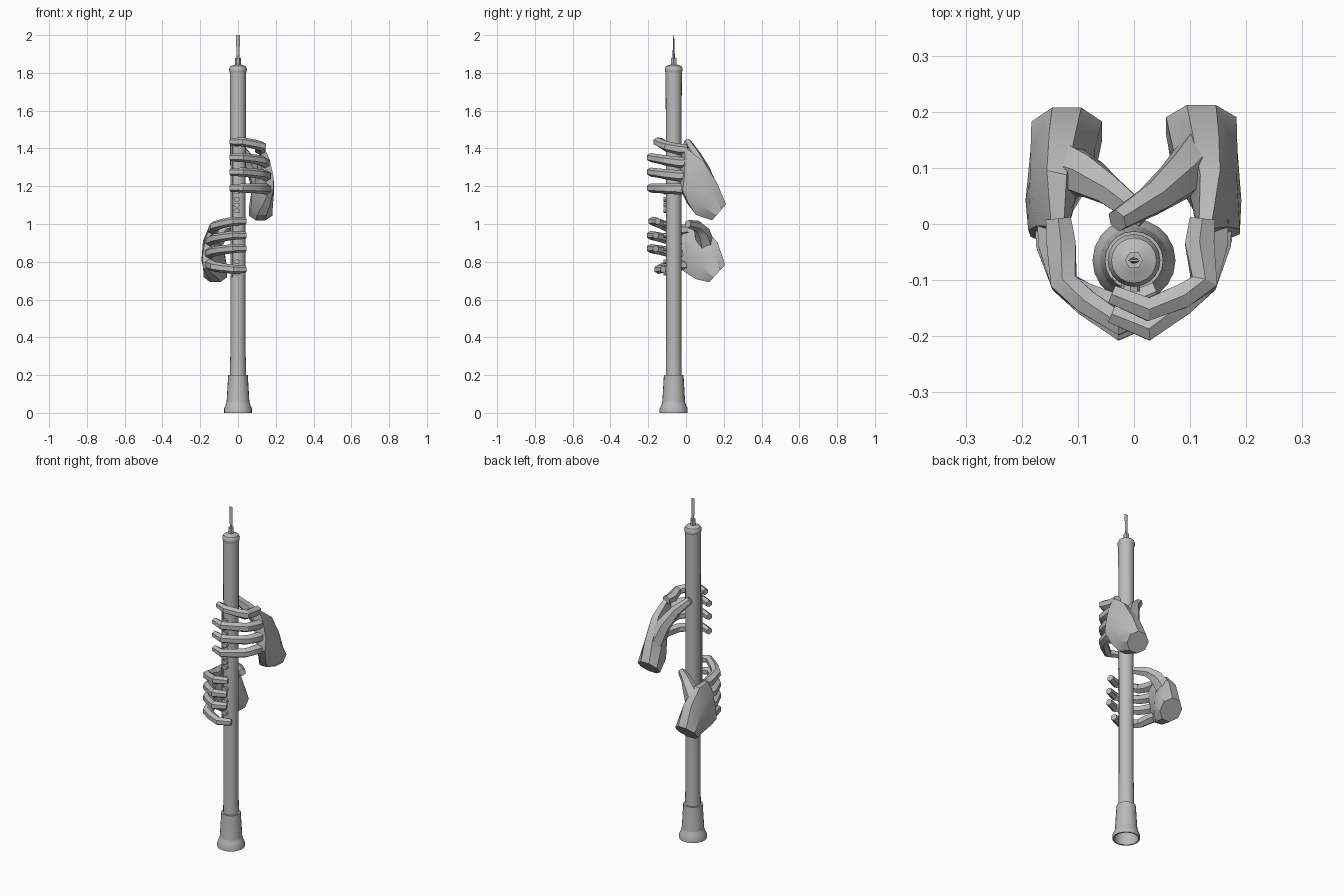
import bpy, bmesh, math
from mathutils import Vector

grey = bpy.data.materials.new("plain grey")
grey.diffuse_color = (0.5, 0.5, 0.5, 1)
AXIS_Y = -0.065                      # the pipe stands slightly in front of centre


def finish(name, bm, angle=35):
    bmesh.ops.recalc_face_normals(bm, faces=bm.faces)
    me = bpy.data.meshes.new(name)
    bm.to_mesh(me)
    bm.free()
    me.materials.append(grey)
    me.polygons.foreach_set("use_smooth", [True] * len(me.polygons))
    me.set_sharp_from_angle(angle=math.radians(angle))
    ob = bpy.data.objects.new(name, me)
    bpy.context.collection.objects.link(ob)
    return ob


def loft(bm, rings, caps=True):
    """Skin a list of closed point rings."""
    vs = [[bm.verts.new(p) for p in r] for r in rings]
    n = len(vs[0])
    for a, b in zip(vs, vs[1:]):
        for i in range(n):
            j = (i + 1) % n
            bm.faces.new((a[i], a[j], b[j], b[i]))
    if caps:
        bm.faces.new(vs[0])
        bm.faces.new(vs[-1])


def ring(c, a, b, n, turn=0.0):
    c, a, b = Vector(c), Vector(a), Vector(b)
    return [c + a * math.cos(2 * math.pi * i / n + turn) + b * math.sin(2 * math.pi * i / n + turn)
            for i in range(n)]


def lathe(name, profile, n=20, caps=True, angle=35):
    bm = bmesh.new()
    loft(bm, [ring((0, AXIS_Y, z), (r, 0, 0), (0, r, 0), n) for r, z in profile], caps)
    return finish(name, bm, angle)


def limb(bm, pts, radii, n=6):
    """Tube along a bent path; the sections stay upright."""
    pts = [Vector(p) for p in pts]
    rings = []
    for i, p in enumerate(pts):
        d = (pts[min(i + 1, len(pts) - 1)] - pts[max(i - 1, 0)]).normalized()
        side = d.cross(Vector((0, 0, 1))).normalized()
        up = side.cross(d)
        rings.append(ring(p, side * radii[i], up * radii[i], n, math.pi / n))
    loft(bm, rings)


# pipe: hollow bell at the foot, slim body, small collar at the top
lathe("pipe_body", [(0.052, 0.20), (0.062, 0.03), (0.066, 0.0), (0.074, 0.0), (0.074, 0.022), (0.066, 0.04),
                    (0.055, 0.075), (0.047, 0.12), (0.042, 0.20), (0.040, 0.40), (0.040, 1.05),
                    (0.043, 1.805), (0.043, 1.81)], angle=80)
lathe("top_collar", [(0.040, 1.795), (0.046, 1.808), (0.047, 1.822), (0.040, 1.836),
                     (0.020, 1.843), (0.014, 1.846)])
lathe("reed_socket", [(0.016, 1.84), (0.016, 1.878)], n=6)
bm = bmesh.new()
loft(bm, [ring((0, AXIS_Y, z), (w, 0, 0), (0, t, 0), 8)
          for w, t, z in ((0.007, 0.006, 1.87), (0.009, 0.005, 1.93), (0.011, 0.002, 2.0))])
finish("reed", bm)

# keys on the front of the pipe, with one long rod
bm = bmesh.new()
for z in (0.74, 0.80, 0.87, 0.94, 1.00, 1.07, 1.10, 1.13, 1.17, 1.20, 1.27, 1.34, 1.42):
    loft(bm, [ring((-0.006, y, z), (0.017, 0, 0), (0, 0, 0.013), 8) for y in (-0.098, -0.120)])
finish("front_keys", bm)
bm = bmesh.new()
loft(bm, [ring((-0.033, -0.096, z), (0.006, 0, 0), (0, 0.006, 0), 6) for z in (0.72, 1.43)])
finish("key_rod", bm)


def hand(name, side, palm, fingers, thumb, thumb_r):
    """side = 1 for +x, -1 for -x. Coordinates are given for the +x side."""
    def f(x, y, z):
        return (side * x, y, z)
    bm = bmesh.new()
    # palm: sections from the wrist to the knuckles
    loft(bm, [ring(f(*c), f(*a), f(*t), 8, math.pi / 8) for c, a, t in palm])
    # fingers: knuckle, three joints, blunt tip
    for (bx, by, bz), tz, push in fingers:
        path = [(bx, by + 0.03, bz), (bx - 0.005, by - 0.015, bz),
                (0.125, -0.105, bz * 0.6 + tz * 0.4),
                (0.085, -0.143 + push * 0.4, bz * 0.3 + tz * 0.7),
                (0.025, -0.187 + push, tz), (-0.040, -0.160 + push, tz)]
        limb(bm, [f(*p) for p in path], [0.026, 0.030, 0.027, 0.025, 0.024, 0.019])
    # thumb: reaches behind the pipe
    limb(bm, [f(*p) for p in thumb], thumb_r)
    return finish(name, bm, 30)


# upper hand on the +x side
hand("upper_hand", 1,
     [((0.120, 0.175, 1.062), (0, 0.040, 0.046), (0.068, 0, 0)),
      ((0.127, 0.110, 1.130), (0, 0.062, 0.088), (0.062, 0, 0)),
      ((0.145, 0.050, 1.220), (-0.01, 0.045, 0.118), (0.046, 0.01, 0)),
      ((0.152, -0.018, 1.295), (-0.028, 0.005, 0.125), (0.028, 0.012, 0))],
     [((0.122, -0.02, 1.395), 1.435, 0.035), ((0.146, -0.02, 1.325), 1.352, 0),
      ((0.152, -0.02, 1.255), 1.275, 0), ((0.154, -0.01, 1.185), 1.190, 0)],
     [(0.120, 0.12, 1.19), (0.085, 0.085, 1.29), (0.035, 0.045, 1.37), (-0.030, 0.006, 1.435)],
     [0.050, 0.042, 0.031, 0.021])

# lower hand on the -x side
hand("lower_hand", -1,
     [((0.120, 0.165, 0.738), (0, 0.046, 0.050), (0.068, 0, 0)),
      ((0.127, 0.110, 0.805), (0, 0.062, 0.105), (0.062, 0, 0)),
      ((0.147, 0.050, 0.860), (-0.01, 0.045, 0.132), (0.046, 0.01, 0)),
      ((0.155, -0.018, 0.875), (-0.02, 0.010, 0.120), (0.028, 0.012, 0))],
     [((0.135, -0.02, 0.970), 1.015, 0.010), ((0.150, -0.02, 0.910), 0.940, 0),
      ((0.154, -0.02, 0.845), 0.870, 0), ((0.154, -0.01, 0.785), 0.760, 0.040)],
     [(0.125, 0.10, 0.90), (0.085, 0.085, 0.96), (0.045, 0.060, 0.99), (-0.020, 0.010, 1.00)],
     [0.050, 0.040, 0.030, 0.021])
